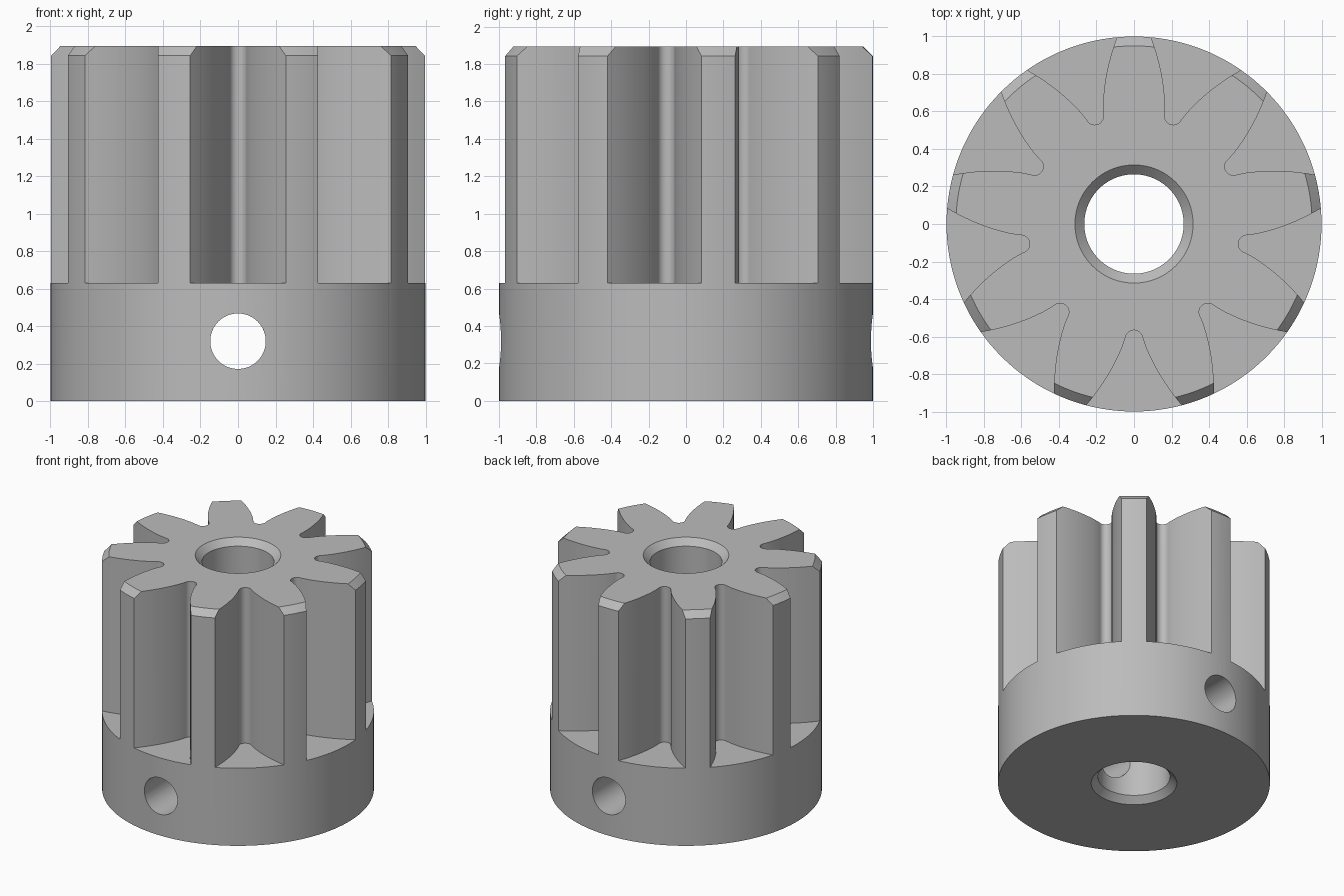
import bpy, bmesh
from math import sin, cos, pi, radians
from mathutils import Matrix, Vector

TEETH, HEIGHT, HUB_TOP, CHAMFER = 9, 1.893, 0.63, 0.05
BORE, HOLE, HOLE_Z = 0.265, 0.148, 0.32

if "Cube" in bpy.data.objects:
    bpy.data.objects.remove(bpy.data.objects["Cube"])

grey = bpy.data.materials.new("plain grey")
grey.use_nodes = True
colour = (0.5, 0.5, 0.5, 1)
grey.diffuse_color = colour
grey.node_tree.nodes["Principled BSDF"].inputs["Base Color"].default_value = colour


def make_object(name, bm):
    bmesh.ops.recalc_face_normals(bm, faces=bm.faces)
    mesh = bpy.data.meshes.new(name)
    bm.to_mesh(mesh)
    bm.free()
    mesh.materials.append(grey)
    obj = bpy.data.objects.new(name, mesh)
    bpy.context.collection.objects.link(obj)
    return obj


def lathe(name, profile, steps=144):
    bm = bmesh.new()
    rings = [[bm.verts.new((r * cos(2 * pi * i / steps), r * sin(2 * pi * i / steps), z))
              for i in range(steps)] for r, z in profile]
    for a, b in zip(rings, rings[1:] + rings[:1]):
        for i in range(steps):
            j = (i + 1) % steps
            bm.faces.new((a[i], a[j], b[j], b[i]))
    return make_object(name, bm)


def gap_outline():
    """Space between two teeth, centred on the +y axis."""
    half = pi / TEETH
    side = []
    # rounded root, from the middle outwards
    for i in range(8):
        a = radians(12 * i)
        side.append((0.047 * sin(a), 0.613 - 0.047 * cos(a)))
    # bulging tooth flank, carried on past the rim
    for i in range(1, 15):
        along = 0.60 + 0.036 * i
        width = 0.166 - 0.48 * (along - 0.60) ** 2
        side.append((along * sin(half) - width * cos(half),
                     along * cos(half) + width * sin(half)))
    return side + [(-x, y) for x, y in reversed(side[1:])]


def cut(target, cutter):
    mod = target.modifiers.new("cut", "BOOLEAN")
    mod.operation, mod.solver, mod.object = "DIFFERENCE", "EXACT", cutter
    bpy.context.view_layer.objects.active = target
    bpy.ops.object.modifier_apply(modifier=mod.name)
    bpy.data.objects.remove(cutter)


# Turned body with chamfered rim and chamfered bore
gear = lathe("pinion_gear", [
    (BORE + CHAMFER, 0), (1, 0), (1, HEIGHT - CHAMFER), (1 - CHAMFER, HEIGHT),
    (BORE + CHAMFER, HEIGHT), (BORE, HEIGHT - CHAMFER), (BORE, CHAMFER)])

# Tooth gaps above the hub
bm = bmesh.new()
for k in range(TEETH):
    spin = Matrix.Rotation(2 * pi * (k + 0.5) / TEETH, 3, "Z")
    face = bm.faces.new([bm.verts.new(spin @ Vector((x, y, HUB_TOP)))
                         for x, y in gap_outline()])
    new = bmesh.ops.extrude_face_region(bm, geom=[face])["geom"]
    bmesh.ops.translate(bm, vec=(0, 0, 2), verts=[
        v for v in new if isinstance(v, bmesh.types.BMVert)])
cut(gear, make_object("gap_cutter", bm))

# Set screw hole, front to back through the hub
bm = bmesh.new()
bmesh.ops.create_cone(bm, cap_ends=True, segments=64, radius1=HOLE, radius2=HOLE, depth=3,
                      matrix=Matrix.Translation((0, 0, HOLE_Z)) @ Matrix.Rotation(pi / 2, 4, "X"))
cut(gear, make_object("hole_cutter", bm))

bpy.ops.object.select_all(action="DESELECT")
gear.select_set(True)
bpy.context.view_layer.objects.active = gear
bpy.ops.object.shade_smooth_by_angle(angle=radians(30))
